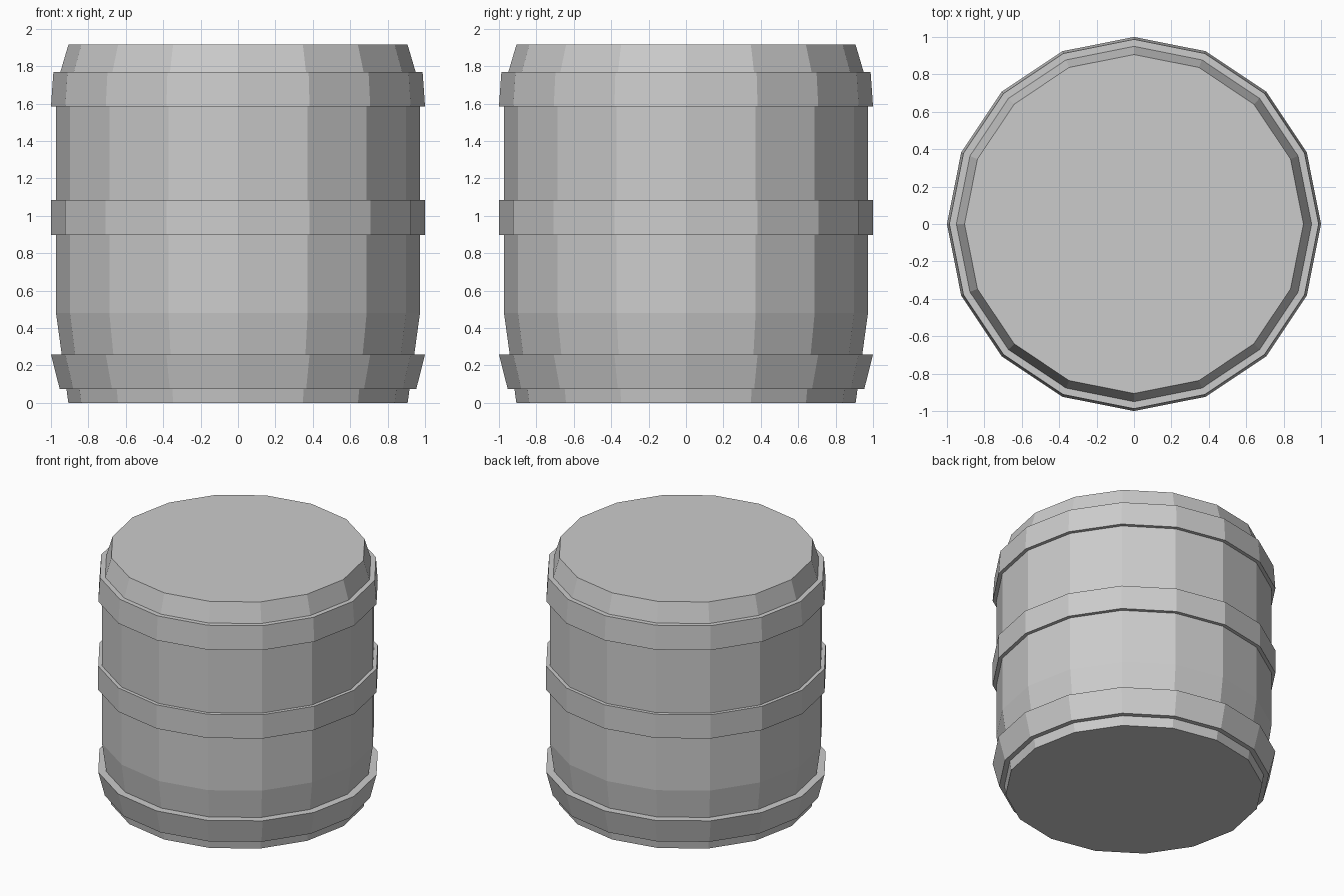
import bpy, bmesh
from math import cos, sin, tau

if "Cube" in bpy.data.objects:
    bpy.data.objects.remove(bpy.data.objects["Cube"])

SIDES = 16


def lathe(name, profile, closed):
    """Revolve (radius, z) points; closed profiles make rings, open ones get end caps."""
    bm = bmesh.new()
    loops = [[bm.verts.new((r * cos(tau * i / SIDES), r * sin(tau * i / SIDES), z))
              for i in range(SIDES)] for r, z in profile]
    pairs = list(zip(loops, loops[1:]))
    if closed:
        pairs.append((loops[-1], loops[0]))
    else:
        bm.faces.new(loops[0][::-1])
        bm.faces.new(loops[-1])
    for low, high in pairs:
        for i in range(SIDES):
            j = (i + 1) % SIDES
            bm.faces.new((low[i], low[j], high[j], high[i]))
    bmesh.ops.recalc_face_normals(bm, faces=bm.faces)
    mesh = bpy.data.meshes.new(name)
    bm.to_mesh(mesh)
    bm.free()
    obj = bpy.data.objects.new(name, mesh)
    bpy.context.collection.objects.link(obj)
    return obj


# Wooden body, tapering at both ends
lathe("barrel_body", [(0.907, 0), (0.973, 0.48), (0.973, 1.69), (0.906, 1.917)], False)

# Hoops: bottom z, top z, outer radii, and inner radii sunk just into the body
for name, z0, z1, r0, r1, i0, i1 in (
        ("bottom_hoop", 0.073, 0.258, 0.953, 1.0, 0.912, 0.938),
        ("middle_hoop", 0.898, 1.083, 1.0, 1.0, 0.968, 0.968),
        ("top_hoop", 1.585, 1.769, 1.0, 0.987, 0.968, 0.944)):
    lathe(name, [(i0, z0), (r0, z0), (r1, z1), (i1, z1)], True)
